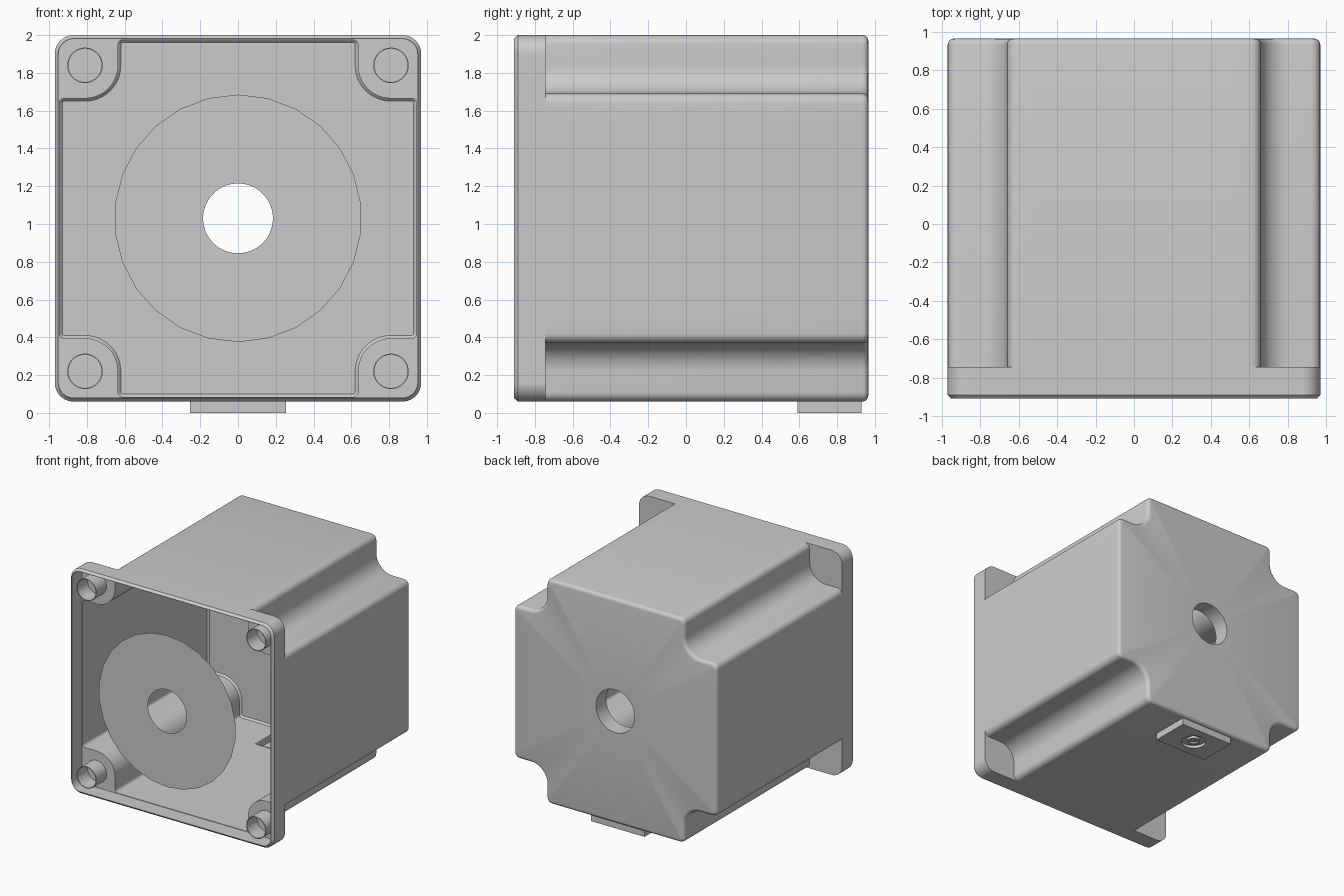
import bpy, bmesh
from math import sin, cos, pi, radians

if "Cube" in bpy.data.objects:
    bpy.data.objects.remove(bpy.data.objects["Cube"], do_unlink=True)

HALF, MID = 0.97, 1.03          # half width of the housing, height of its axis
FRONT, STEP, BACK = -0.91, -0.745, 0.965
WALL, HOLE = 0.025, 0.81        # sheet thickness, screw hole offset from the axis
BORE = 0.185

grey = bpy.data.materials.new("housing_grey")
grey.use_nodes = True
grey.diffuse_color = (0.6, 0.6, 0.6, 1)
grey.node_tree.nodes["Principled BSDF"].inputs["Base Color"].default_value = (0.6, 0.6, 0.6, 1)


def finish(name, bm, smooth=True):
    """Turn a bmesh into a named object with the housing material."""
    bmesh.ops.recalc_face_normals(bm, faces=bm.faces)
    mesh = bpy.data.meshes.new(name)
    bm.to_mesh(mesh)
    bm.free()
    mesh.materials.append(grey)
    ob = bpy.data.objects.new(name, mesh)
    bpy.context.collection.objects.link(ob)
    if smooth:
        shade(ob)
    return ob


def activate(ob):
    bpy.ops.object.select_all(action='DESELECT')
    ob.select_set(True)
    bpy.context.view_layer.objects.active = ob


def shade(ob):
    activate(ob)
    bpy.ops.object.shade_smooth_by_angle(angle=radians(32))


def loft(name, rings):
    """Closed solid from rings of 3D points; the last ring joins the first."""
    bm = bmesh.new()
    loops = [[bm.verts.new(p) for p in ring] for ring in rings]
    n = len(loops[0])
    for a, b in zip(loops, loops[1:] + loops[:1]):
        for i in range(n):
            j = (i + 1) % n
            bm.faces.new((a[i], a[j], b[j], b[i]))
    return finish(name, bm)


def box(name, x, y, z):
    bm = bmesh.new()
    bmesh.ops.create_cube(bm, size=1)
    for v in bm.verts:
        v.co = [lo + (c + 0.5) * (hi - lo) for c, (lo, hi) in zip(v.co, (x, y, z))]
    return finish(name, bm, False)


def cut(ob, cutter):
    """Subtract the cutter, apply, and remove it."""
    cutter.hide_render = True
    mod = ob.modifiers.new("cut", 'BOOLEAN')
    mod.operation, mod.solver, mod.object = 'DIFFERENCE', 'EXACT', cutter
    activate(ob)
    bpy.ops.object.modifier_apply(modifier=mod.name)
    bpy.data.objects.remove(cutter, do_unlink=True)


def arc(cx, cy, r, a0, a1, n):
    return [(cx + r * cos(radians(a0 + (a1 - a0) * i / n)),
             cy + r * sin(radians(a0 + (a1 - a0) * i / n))) for i in range(n + 1)]


def four_corners(side, corner):
    """Repeat one side and one corner around the axis."""
    pts, quarter = [], side + corner
    for _ in range(4):
        pts += quarter
        quarter = [(-v, u) for u, v in quarter]
    return pts


SIDE = [0.61 * t / 6 for t in range(-5, 6)]


def notched(d):
    """Body section with scooped corners, inset by d."""
    h, r = HALF - d, max(0.05 - d, 0.006)
    c = 0.66 - d
    corner = (arc(h - r, c - r, r, 0, 90, 6)
              + arc(HOLE, HOLE, HOLE - c, 270, 180, 12)
              + arc(c - r, h - r, r, 0, 90, 6))
    return four_corners([(h, t) for t in SIDE], corner)


def rounded(d):
    """Flange section: rounded square with matching point count, inset by d."""
    h, r = HALF - d, 0.1 - d
    return four_corners([(h, t) for t in SIDE], arc(h - r, h - r, r, 0, 90, 26))


def circle_like(r):
    """Circle whose points line up with the body section."""
    return [(u * r / (u * u + v * v) ** 0.5, v * r / (u * u + v * v) ** 0.5)
            for u, v in notched(0)]


def at(pts, y):
    return [(u, y, MID + v) for u, v in pts]


def tube(name, cx, cz, r0, r1, y0, y1, n=40):
    ring = lambda r, y: [(cx + u, y, cz + v) for u, v in arc(0, 0, r, 0, 360, n)[:-1]]
    return loft(name, [ring(r0, y0), ring(r0, y1), ring(r1, y1), ring(r1, y0)])


def upright(name, r, z0, z1, cy, n=40):
    """Vertical solid cylinder."""
    bm = bmesh.new()
    bmesh.ops.create_cone(bm, cap_ends=True, segments=n, radius1=r, radius2=r, depth=z1 - z0)
    for v in bm.verts:
        v.co.y += cy
        v.co.z += (z0 + z1) / 2
    return finish(name, bm)


# Body: outer skin, rounded rear edge, rear bore, inner skin
R = 0.03
rear_edge = [at(notched(R * (1 - cos(a))), BACK - R + R * sin(a))
             for a in (0, pi / 8, pi / 4, 3 * pi / 8, pi / 2)]
inner_back = BACK - WALL
body = loft("body_shell", [at(notched(0), STEP)] + rear_edge + [
    at(circle_like(BORE), BACK), at(circle_like(BORE), BACK - 0.14),
    at(circle_like(BORE + 0.008), BACK - 0.14), at(circle_like(BORE + 0.008), inner_back),
    at(notched(WALL + 0.015), inner_back), at(notched(WALL), inner_back - 0.015),
    at(notched(WALL), STEP)])

# Floor opening above the connector
TAB_Y = (0.59, 0.93)
cut(body, box("floor_cutter", (-0.25, 0.25), (0.595, 0.925), (0, 0.2)))
shade(body)

# Flange: chamfered rim, hollow front, corner plates
flange = loft("front_flange", [
    at(rounded(0), STEP), at(rounded(0), FRONT + 0.02), at(rounded(0.018), FRONT),
    at(rounded(0.021), FRONT), at(rounded(0.021), STEP - WALL),
    at(notched(WALL), STEP - WALL), at(notched(WALL), STEP)])

# Screw holes and their sleeves
for sx, side in ((-1, "right"), (1, "left")):
    for sz, level in ((-1, "lower"), (1, "upper")):
        x, z = sx * HOLE, MID + sz * HOLE
        bm = bmesh.new()
        bmesh.ops.create_cone(bm, cap_ends=True, segments=40, radius1=0.091, radius2=0.091, depth=0.3)
        for v in bm.verts:
            v.co = (x + v.co.x, STEP + v.co.z, z + v.co.y)
        cut(flange, finish("hole_cutter", bm))
        tube(f"screw_sleeve_{level}_{side}", x, z, 0.088, 0.094, FRONT, STEP)
shade(flange)

# Flat locating disc in front of the opening
bm = bmesh.new()
SIDES = 26
outer, inner = [], []
for i in range(SIDES * 2):
    a = pi / 2 + pi * i / SIDES
    r = 0.655 * (cos(pi / SIDES) if i % 2 else 1)
    outer.append(bm.verts.new((r * cos(a), -BACK, MID + r * sin(a))))
    inner.append(bm.verts.new((BORE * cos(a), -BACK, MID + BORE * sin(a))))
for i in range(SIDES * 2):
    j = (i + 1) % (SIDES * 2)
    bm.faces.new((outer[i], inner[i], inner[j], outer[j]))
disc = finish("front_disc", bm, False)
if disc.data.polygons[0].normal.y > 0:
    disc.data.flip_normals()

# Connector tray below the floor
tray = box("connector_tray", (-0.255, 0.255), TAB_Y, (0, 0.08))
cut(tray, box("tray_cutter", (-0.235, 0.235), (0.61, 0.91), (0.04, 0.2)))
cut(tray, upright("socket_cutter", 0.1, -0.1, 0.025, 0.76))

# Socket ring and pin
socket = upright("socket_ring", 0.055, 0.005, 0.03, 0.76)
cut(socket, upright("ring_cutter", 0.035, -0.1, 0.02, 0.76))
shade(socket)
upright("socket_pin", 0.015, 0.008, 0.03, 0.76, 16)
